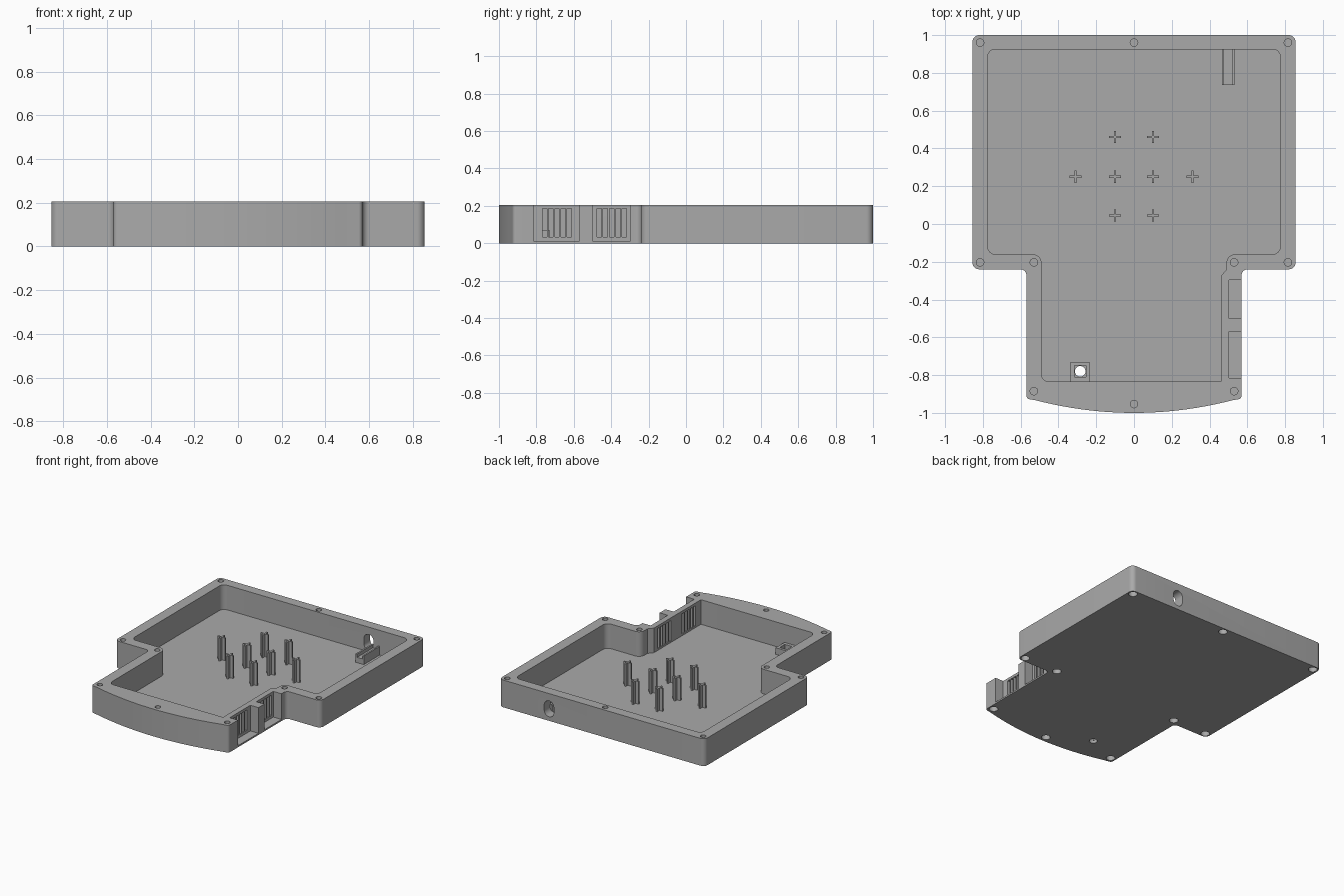
import bpy, bmesh, math
from mathutils import Vector

cube = bpy.data.objects.get("Cube")
if cube:
    bpy.data.objects.remove(cube, do_unlink=True)

GREY = (0.4, 0.4, 0.4, 1)
grey = bpy.data.materials.new("plastic grey")
grey.use_nodes = True
grey.diffuse_color = GREY
grey.node_tree.nodes["Principled BSDF"].inputs["Base Color"].default_value = GREY

H, FLOOR = 0.205, 0.02


def rounded(corners, steps=6):
    """Turn (x, y, radius) corners into an outline with filleted corners."""
    out = []
    for i, (x, y, r) in enumerate(corners):
        p = Vector((x, y))
        if r == 0:
            out.append(p)
            continue
        a = (Vector(corners[i - 1][:2]) - p).normalized()
        b = (Vector(corners[(i + 1) % len(corners)][:2]) - p).normalized()
        half = a.angle(b) / 2
        centre = p + (a + b).normalized() * (r / math.sin(half))
        start = p + a * (r / math.tan(half)) - centre
        end = p + b * (r / math.tan(half)) - centre
        for k in range(steps + 1):
            d = start.lerp(end, k / steps)
            out.append(centre + d.normalized() * r)
    return out


def circle(x, y, r, n=24):
    return [Vector((x + r * math.cos(math.tau * k / n), y + r * math.sin(math.tau * k / n)))
            for k in range(n)]


def rect(x0, x1, y0, y1):
    return [Vector(p) for p in ((x0, y0), (x1, y0), (x1, y1), (x0, y1))]


def prisms(name, outlines, z0, z1):
    """Extrude each outline between two heights into one object."""
    bm = bmesh.new()
    for outline in outlines:
        face = bm.faces.new([bm.verts.new((p.x, p.y, z0)) for p in outline])
        top = bmesh.ops.extrude_face_region(bm, geom=[face])["geom"]
        bmesh.ops.translate(bm, vec=(0, 0, z1 - z0),
                            verts=[g for g in top if isinstance(g, bmesh.types.BMVert)])
    bmesh.ops.recalc_face_normals(bm, faces=bm.faces)
    mesh = bpy.data.meshes.new(name)
    bm.to_mesh(mesh)
    bm.free()
    mesh.materials.append(grey)
    obj = bpy.data.objects.new(name, mesh)
    bpy.context.collection.objects.link(obj)
    return obj


def cut(obj, cutter):
    """Subtract a cutter, then discard it."""
    mod = obj.modifiers.new("cut", 'BOOLEAN')
    mod.operation, mod.solver, mod.object = 'DIFFERENCE', 'EXACT', cutter
    bpy.context.view_layer.objects.active = obj
    bpy.ops.object.modifier_apply(modifier=mod.name)
    bpy.data.objects.remove(cutter, do_unlink=True)


# Tray outline: wide body, narrower neck and a bowed front edge
bow = []
for k in range(1, 24):
    x = -0.57 + 1.14 * k / 24
    bow.append((x, -1 + 0.08 * (x / 0.57) ** 2, 0))
left = [(-0.57, -0.24, 0.03), (-0.57, -0.925, 0.02)]
outline = ([(0.855, 1, 0.035), (-0.855, 1, 0.035), (-0.855, -0.24, 0.035)] + left + bow
           + [(-x, y, r) for x, y, r in reversed(left)] + [(0.855, -0.24, 0.035)])
tray = prisms("tray", [rounded(outline)], 0, H)

# Inner cavity, with a thicker wall beside the ports
cavity = [(0.775, 0.925, 0.04), (-0.775, 0.925, 0.04), (-0.775, -0.16, 0.04),
          (-0.49, -0.16, 0.045), (-0.49, -0.835, 0.04), (0.46, -0.835, 0),
          (0.46, -0.275, 0), (0.49, -0.24, 0), (0.49, -0.16, 0.045), (0.775, -0.16, 0.04)]
cut(tray, prisms("cavity", [rounded(cavity)], FLOOR, 0.3))

# Screw holes above and head recesses below
screws = [(0, 0.96), (0, -0.953)]
for s in (-1, 1):
    screws += [(s * 0.815, 0.96), (s * 0.815, -0.203), (s * 0.53, -0.203), (s * 0.53, -0.885)]
cut(tray, prisms("screw_holes", [circle(x, y, 0.02) for x, y in screws], 0.07, 0.3))
cut(tray, prisms("head_recesses", [circle(x, y, 0.031) for x, y in screws], -0.1, 0.04))

# Side port bays open at the top, each with a row of vent slots
bays = [(-0.815, -0.57, -0.767, -0.612), (-0.5, -0.297, -0.477, -0.317)]
cut(tray, prisms("bays", [rect(0.502, 0.7, a, b) for a, b, _, _ in bays], 0.012, 0.3))
slots = []
for _, _, y0, y1 in bays:
    pitch = (y1 - y0 + 0.01) / 5
    for k in range(5):
        slots.append(rect(0.42, 0.54, y0 + k * pitch, y0 + (k + 1) * pitch - 0.01))
cut(tray, prisms("vent_slots", slots, 0.033, 0.185))

# Upright cable slot through the back wall
pill = prisms("cable_slot", [rounded([(0.4, 0.03, 0.0399), (0.48, 0.03, 0.0399),
                                      (0.48, 0.15, 0.0399), (0.4, 0.15, 0.0399)])], -1.1, -0.85)
pill.rotation_euler.x = math.pi / 2
cut(tray, pill)

# Light holder: square socket over a round hole in the floor
holder = prisms("light_holder", [rect(-0.335, -0.235, -0.84, -0.73)], FLOOR - 0.005, 0.07)
cut(holder, prisms("socket", [rect(-0.315, -0.255, -0.81, -0.75)], -0.1, 0.2))
cut(tray, prisms("light_hole", [circle(-0.285, -0.78, 0.028)], -0.1, 0.1))

# Cable cradle: a shallow channel against the back wall
cradle = prisms("cable_cradle", [rect(0.465, 0.532, 0.735, 0.93)], FLOOR - 0.005, 0.085)
cut(cradle, prisms("channel", [rect(0.477, 0.52, 0.7, 0.925)], 0.06, 0.2))

# Cross-shaped support posts
L, T = 0.032, 0.006
plus = [(L, T), (T, T), (T, L), (-T, L), (-T, T), (-L, T),
        (-L, -T), (-T, -T), (-T, -L), (T, -L), (T, -T), (L, -T)]
spots = [(s * x, y) for s in (-1, 1) for x, y in ((0.1, 0.46), (0.1, 0.25), (0.31, 0.25), (0.1, 0.045))]
posts = prisms("cross_posts", [[Vector((x + u, y + v)) for u, v in plus] for x, y in spots],
               FLOOR - 0.005, 0.19)

# Smooth the rounded corners, keep the edges sharp
bpy.ops.object.select_all(action='DESELECT')
for obj in (tray, holder, cradle, posts):
    obj.select_set(True)
bpy.context.view_layer.objects.active = tray
bpy.ops.object.shade_smooth_by_angle(angle=math.radians(30))
